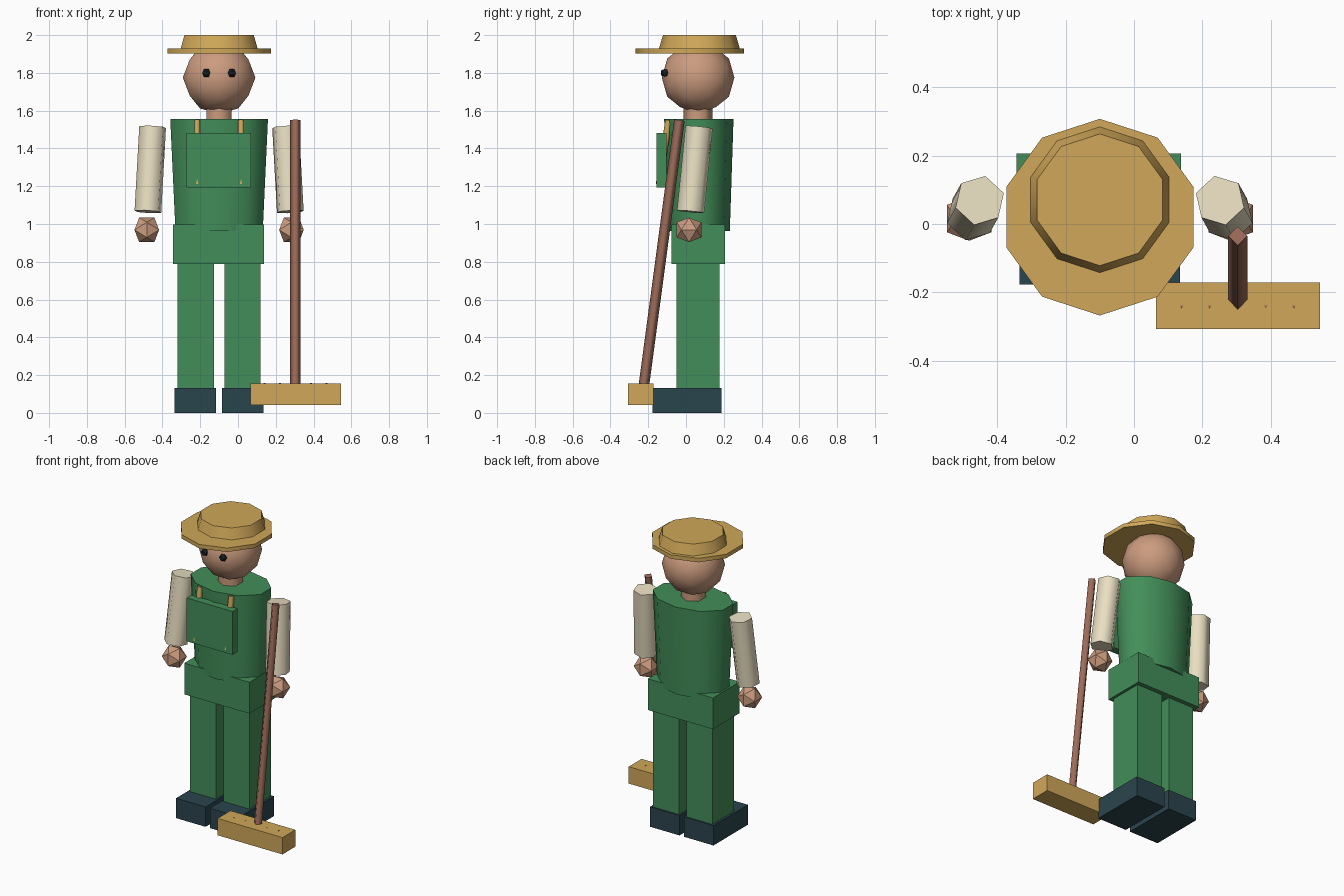
import bpy, bmesh, math
from mathutils import Vector

if "Cube" in bpy.data.objects:
    bpy.data.objects.remove(bpy.data.objects["Cube"])

CX = -0.10  # body centre line


def material(name, rgb):
    m = bpy.data.materials.new(name)
    m.diffuse_color = (*rgb, 1)
    m.use_nodes = True
    m.node_tree.nodes["Principled BSDF"].inputs["Base Color"].default_value = m.diffuse_color
    return m


GREEN = material("green", (0.055, 0.27, 0.10))
STRAW = material("straw", (0.63, 0.39, 0.10))
SKIN = material("skin", (0.60, 0.33, 0.21))
CREAM = material("cream", (0.82, 0.74, 0.54))
NAVY = material("navy", (0.023, 0.058, 0.075))
WOOD = material("wood", (0.34, 0.15, 0.10))
DARK = material("dark", (0.012, 0.018, 0.028))


def finish(name, bm, mat):
    bmesh.ops.recalc_face_normals(bm, faces=bm.faces)
    mesh = bpy.data.meshes.new(name)
    bm.to_mesh(mesh)
    bm.free()
    mesh.materials.append(mat)
    ob = bpy.data.objects.new(name, mesh)
    bpy.context.collection.objects.link(ob)
    return ob


def box(name, x, y, z, mat):
    bm = bmesh.new()
    bmesh.ops.create_cube(bm, size=1)
    for v in bm.verts:
        for i, (a, b) in enumerate((x, y, z)):
            v.co[i] = (a + b) / 2 + v.co[i] * (b - a)
    return finish(name, bm, mat)


def rod(name, p0, p1, r0, r1, n, mat, turn=90, squash=1):
    """Tapered n-sided bar with smooth sides and flat caps."""
    p0, p1 = Vector(p0), Vector(p1)
    q = Vector((0, 0, 1)).rotation_difference(p1 - p0)
    bm = bmesh.new()
    rings = []
    for p, r in ((p0, r0), (p1, r1)):
        ring = []
        for i in range(n):
            a = math.radians(turn + 360 * i / n)
            ring.append(bm.verts.new(p + q @ Vector((r * math.cos(a), r * squash * math.sin(a), 0))))
        rings.append(ring)
    for i in range(n):
        j = (i + 1) % n
        bm.faces.new((rings[0][i], rings[0][j], rings[1][j], rings[1][i])).smooth = True
    bm.faces.new(rings[0])
    bm.faces.new(rings[1])
    return finish(name, bm, mat)


def ball(name, centre, extent, mat, divide=False):
    """Axis-aligned icosahedron, optionally divided once into a smooth ball."""
    g = (1 + 5 ** 0.5) / 2
    bm = bmesh.new()
    for a in (-1, 1):
        for b in (-g, g):
            for co in ((a, 0, b), (0, b, a), (b, a, 0)):
                bm.verts.new(co)
    bmesh.ops.convex_hull(bm, input=bm.verts)
    scale = extent / g
    if divide:
        bmesh.ops.subdivide_edges(bm, edges=bm.edges, cuts=1, use_grid_fill=True)
        for v in bm.verts:
            v.co.normalize()
        scale = extent
    for f in bm.faces:
        f.smooth = divide
    for v in bm.verts:
        v.co = Vector(centre) + v.co * scale
    return finish(name, bm, mat)


# Paired parts, mirrored about the body centre line
for s, side in ((-1, "right"), (1, "left")):
    def span(a, b):
        return sorted((CX + s * a, CX + s * b))
    box(f"{side}_shoe", span(0.016, 0.235), (-0.177, 0.188), (0, 0.133), NAVY)
    box(f"{side}_leg", span(0.028, 0.22), (-0.05, 0.178), (0.10, 0.80), GREEN)
    rod(f"{side}_sleeve", (CX + s * 0.377, 0.024, 1.065), (CX + s * 0.352, 0.069, 1.513),
        0.074, 0.074, 6, CREAM, turn=17 if s < 0 else 43)
    ball(f"{side}_hand", (CX + s * 0.383, 0.016, 0.969), 0.065, SKIN)
    rod(f"{side}_strap", (CX + s * 0.116, -0.142, 1.21), (CX + s * 0.116, -0.092, 1.55),
        0.018, 0.018, 6, STRAW)
    ball(f"{side}_eye", (CX + s * 0.068, -0.112, 1.80), 0.021, DARK)

# Trunk and bib
box("hips", (-0.344, 0.138), (-0.077, 0.207), (0.788, 0.997), GREEN)
rod("torso", (CX, 0.068, 0.963), (CX, 0.068, 1.557), 0.243, 0.272, 10, GREEN, squash=0.675)
box("bib", (-0.272, 0.070), (-0.156, -0.104), (1.193, 1.483), GREEN)

# Neck and head
rod("neck", (CX, 0.064, 1.50), (CX, 0.064, 1.66), 0.077, 0.077, 6, SKIN)
ball("head", (CX, 0.064, 1.775), 0.192, SKIN, divide=True)

# Straw hat
rod("hat_brim", (CX, 0.02, 1.903), (CX, 0.02, 1.93), 0.288, 0.288, 10, STRAW)
rod("hat_crown", (CX, 0.071, 1.925), (CX, 0.071, 2.0), 0.215, 0.193, 10, STRAW)

# Broom, with bristle tips just showing on the head
rod("broom_handle", (0.304, -0.225, 0.13), (0.304, -0.035, 1.55), 0.028, 0.028, 4, WOOD)
box("broom_head", (0.065, 0.545), (-0.308, -0.172), (0.042, 0.155), STRAW)
for i in range(-2, 3):
    x = 0.304 + 0.082 * i
    rod(f"bristle_{i + 3}", (x, -0.242, 0.05), (x, -0.242, 0.157), 0.02, 0.006, 3, WOOD, turn=-90)
